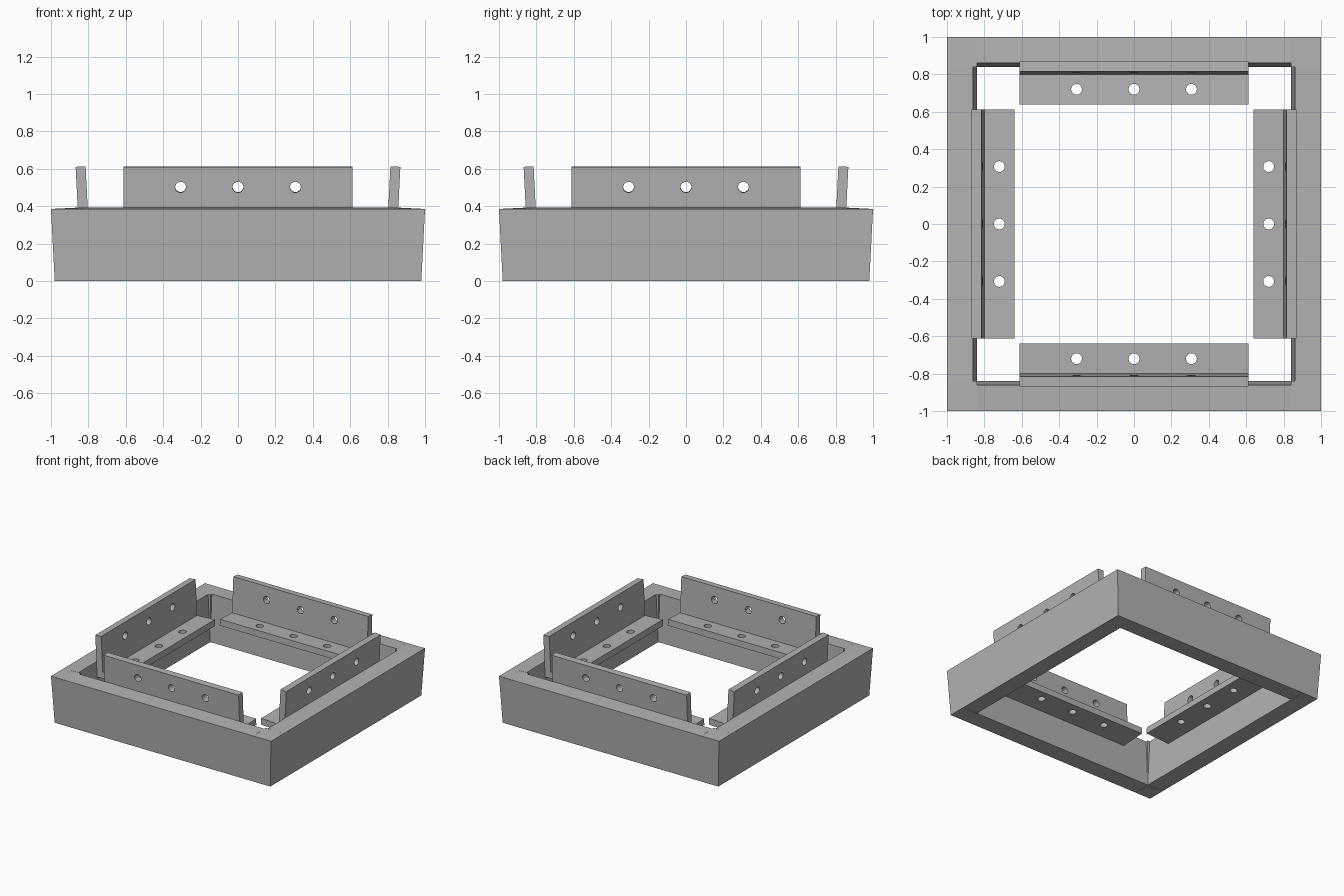
import bpy, bmesh
from math import pi
from mathutils import Matrix, Vector

cube = bpy.data.objects.get("Cube")
if cube:
    bpy.data.objects.remove(cube, do_unlink=True)

grey = bpy.data.materials.new("steel_grey")
grey.use_nodes = True
colour = (0.45, 0.45, 0.45, 1)
grey.diffuse_color = colour
grey.node_tree.nodes["Principled BSDF"].inputs["Base Color"].default_value = colour


def make(name, bm):
    bmesh.ops.recalc_face_normals(bm, faces=bm.faces)
    mesh = bpy.data.meshes.new(name)
    bm.to_mesh(mesh)
    bm.free()
    mesh.materials.append(grey)
    obj = bpy.data.objects.new(name, mesh)
    bpy.context.collection.objects.link(obj)
    return obj


def prism(name, profile, half):
    """Extrude an (outward, up) profile along y."""
    bm = bmesh.new()
    face = bm.faces.new([bm.verts.new((r, -half, z)) for r, z in profile])
    new = bmesh.ops.extrude_face_region(bm, geom=[face])["geom"]
    verts = [v for v in new if isinstance(v, bmesh.types.BMVert)]
    bmesh.ops.translate(bm, verts=verts, vec=(0, 2 * half, 0))
    return make(name, bm)


def corner_post():
    """Square corner block, flared towards the top."""
    bm = bmesh.new()
    bmesh.ops.create_cube(bm, size=1)
    for v in bm.verts:
        top = v.co.z > 0
        outer = 1.0 if top else 0.98
        x = outer if v.co.x > 0 else 0.84
        y = outer if v.co.y > 0 else 0.84
        z = 0
        if top:
            z = 0.392 if x + y < 1.7 else 0.385
        v.co = (x, y, z)
    return make("corner_post", bm)


def drill(obj, centre, axis):
    """Cut a round bolt hole through a bracket leg."""
    bm = bmesh.new()
    turn = Vector((0, 0, 1)).rotation_difference(Vector(axis)).to_matrix().to_4x4()
    bmesh.ops.create_cone(bm, cap_ends=True, segments=24, radius1=0.029, radius2=0.029,
                          depth=0.16, matrix=Matrix.Translation(centre) @ turn)
    cutter = make("hole_cutter", bm)
    cutter.hide_render = True
    mod = obj.modifiers.new("hole", "BOOLEAN")
    mod.operation, mod.solver, mod.object = "DIFFERENCE", "EXACT", cutter
    bpy.context.view_layer.update()
    result = bpy.data.meshes.new_from_object(
        obj.evaluated_get(bpy.context.evaluated_depsgraph_get()))
    obj.modifiers.clear()
    obj.data = result
    bpy.data.objects.remove(cutter, do_unlink=True)


# Leaning frame bar and its corner
bar = prism("frame_bar", [(0.98, 0), (1.0, 0.385), (0.86, 0.392), (0.84, 0.005)], 0.84)
post = corner_post()

# Angle bracket with bolt holes in both legs
bracket = prism("angle_bracket", [(0.868, 0.61), (0.815, 0.613), (0.80, 0.322), (0.64, 0.33),
                                  (0.638, 0.278), (0.851, 0.268)], 0.613)
for y in (-0.307, 0, 0.307):
    drill(bracket, (0.835, y, 0.503), (1, 0, -0.052))
    drill(bracket, (0.72, y, 0.30), (0, 0, 1))

# Repeat each part on all four sides
for part in (bar, post, bracket):
    for i in range(1, 4):
        copy = part.copy()
        copy.name = f"{part.name}_{i + 1}"
        copy.rotation_euler.z = i * pi / 2
        bpy.context.collection.objects.link(copy)
